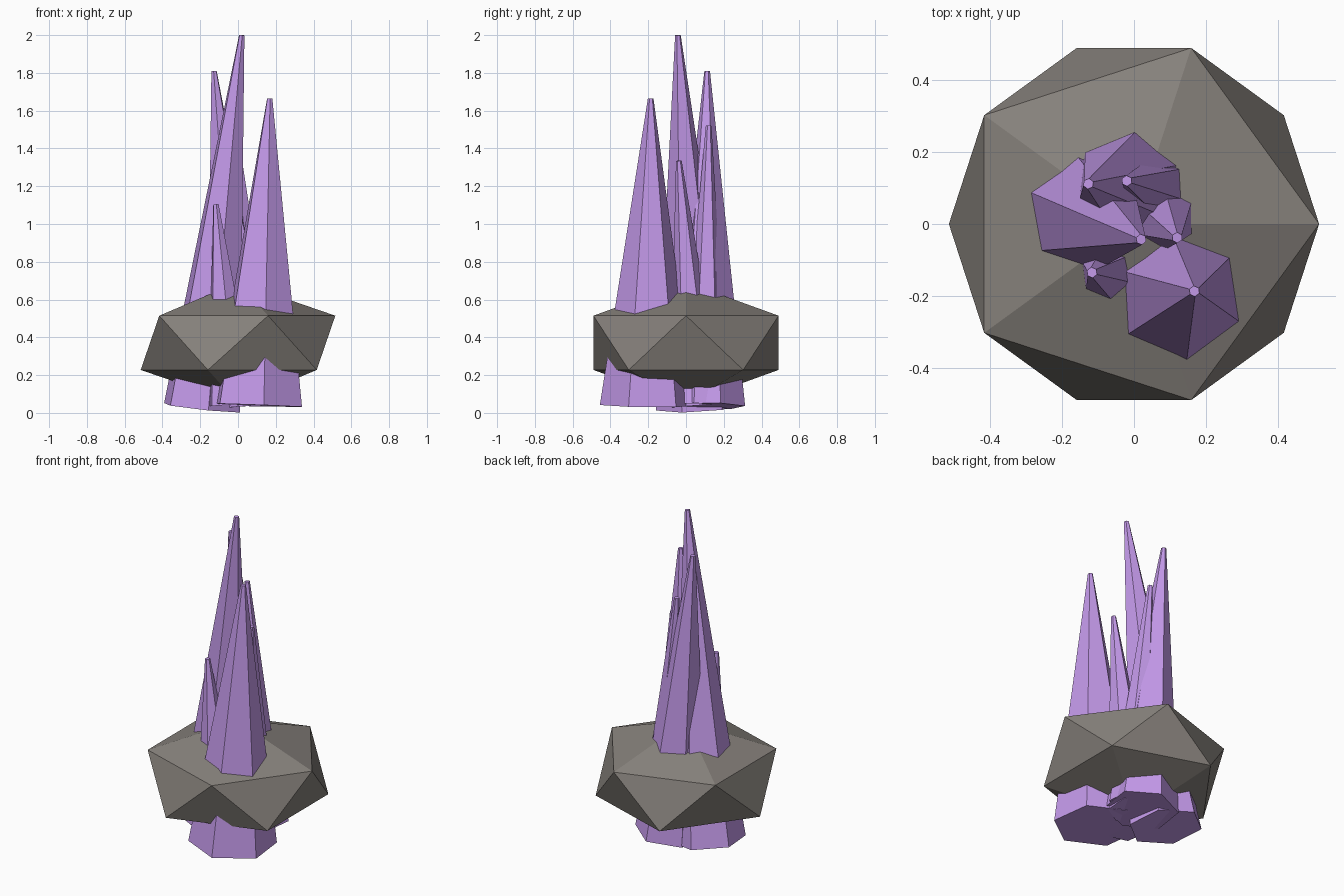
import bpy, math
from mathutils import Vector, Matrix

if "Cube" in bpy.data.objects:
    bpy.data.objects.remove(bpy.data.objects["Cube"])


def material(name, color):
    m = bpy.data.materials.new(name)
    m.diffuse_color = color
    m.use_nodes = True
    m.node_tree.nodes["Principled BSDF"].inputs["Base Color"].default_value = m.diffuse_color
    return m


stone = material("stone", (0.24, 0.22, 0.20, 1))
violet = material("violet", (0.55, 0.32, 0.82, 1))

# Squashed low-poly rock
bpy.ops.mesh.primitive_ico_sphere_add(subdivisions=1, radius=1, location=(0, 0, 0.371))
rock = bpy.context.object
rock.name = "rock_base"
rock.scale = (0.576, 0.576, 0.321)
rock.data.materials.append(stone)


# Six-sided tapered crystal running from base centre to tip centre
def crystal(name, base, tip, radius, angle):
    base, tip = Vector(base), Vector(tip)
    axis = tip - base
    bpy.ops.mesh.primitive_cone_add(vertices=6, radius1=radius, radius2=0.015,
                                    depth=axis.length)
    ob = bpy.context.object
    ob.name = name
    # Primitive's first corner lies on +y, so turn it back to measure from +x
    ob.data.transform(Matrix.Rotation(math.radians(angle - 90), 4, 'Z'))
    ob.rotation_mode = 'QUATERNION'
    ob.rotation_quaternion = Vector((0, 0, 1)).rotation_difference(axis)
    ob.location = (base + tip) / 2
    ob.data.materials.append(violet)


crystal("crystal_tallest", (-0.19, 0.055, 0.027), (0.02, -0.043, 2.0), 0.217, 39)
crystal("crystal_back", (0.03, 0.105, 0.035), (-0.127, 0.112, 1.81), 0.21, 22)
crystal("crystal_front", (0.106, -0.205, 0.04), (0.168, -0.187, 1.665), 0.253, 37)
crystal("crystal_back_small", (0.105, 0.095, 0.045), (-0.02, 0.12, 1.52), 0.125, 35)
crystal("crystal_right_small", (0.06, 0.055, 0.045), (0.12, -0.038, 1.335), 0.14, 31)
crystal("crystal_left_small", (-0.03, -0.135, 0.045), (-0.117, -0.135, 1.105), 0.138, 38)
